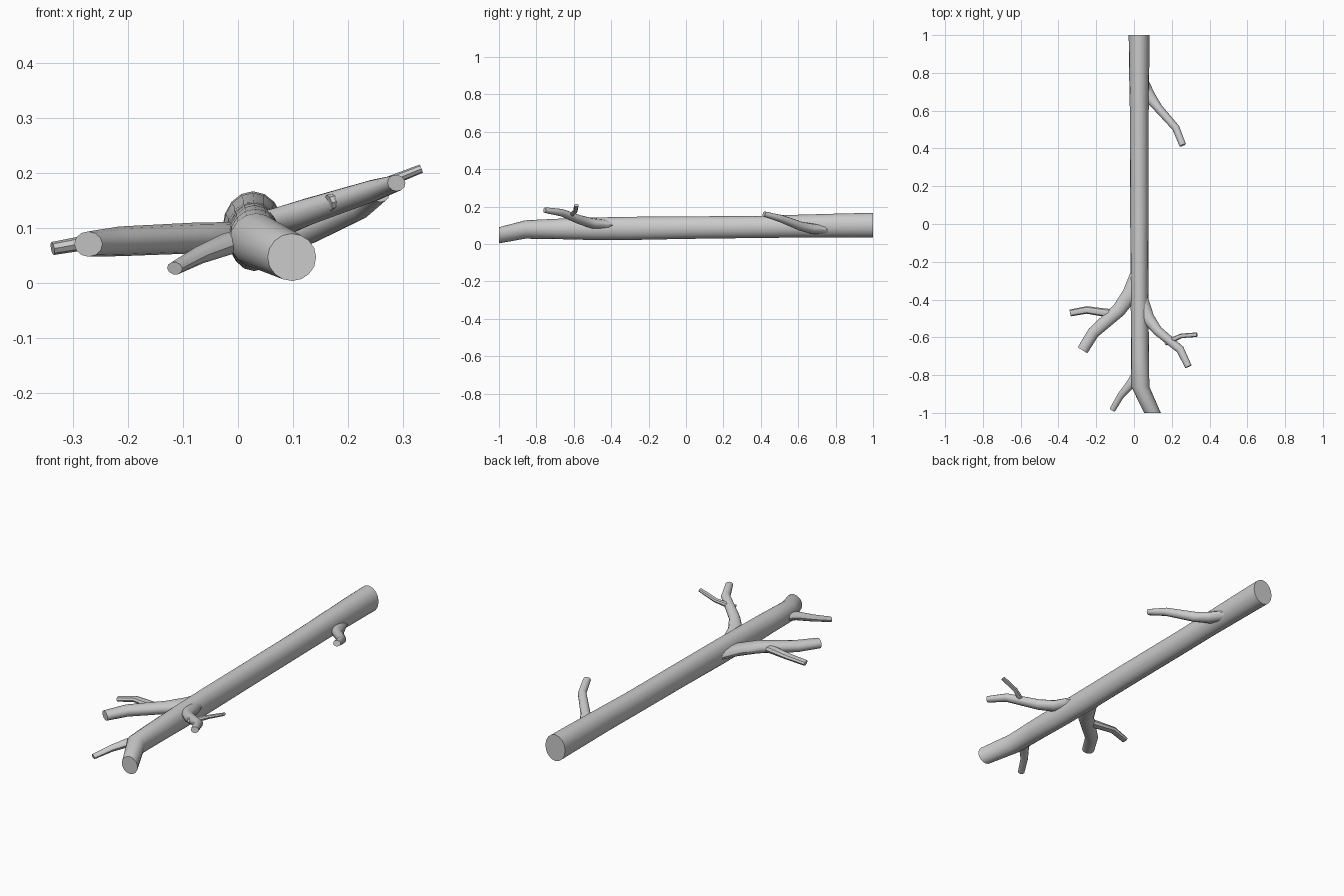
import bpy, bmesh, math
from mathutils import Vector


def limb(name, pts, sides=12, flat_y=False):
    """Tapered capped tube; each point is (x, y, z, radius across, radius up)."""
    bm = bmesh.new()
    centres = [Vector(p[:3]) for p in pts]
    rings = []
    for i, p in enumerate(pts):
        a = centres[max(i - 1, 0)]
        b = centres[min(i + 1, len(pts) - 1)]
        t = Vector((0, -1, 0)) if flat_y else (b - a).normalized()
        side = t.cross(Vector((0, 0, 1))).normalized()
        up = side.cross(t)
        ring = []
        for k in range(sides):
            ang = 2 * math.pi * k / sides
            ring.append(bm.verts.new(centres[i] + side * math.cos(ang) * p[3]
                                     + up * math.sin(ang) * p[4]))
        rings.append(ring)
    for r0, r1 in zip(rings, rings[1:]):
        for k in range(sides):
            n = (k + 1) % sides
            bm.faces.new((r0[k], r0[n], r1[n], r1[k]))
    bm.faces.new(rings[0])
    bm.faces.new(rings[-1])
    bmesh.ops.recalc_face_normals(bm, faces=bm.faces)
    me = bpy.data.meshes.new(name)
    bm.to_mesh(me)
    bm.free()
    ob = bpy.data.objects.new(name, me)
    bpy.context.collection.objects.link(ob)
    bpy.context.view_layer.objects.active = ob
    bpy.ops.object.select_all(action='DESELECT')
    ob.select_set(True)
    bpy.ops.object.shade_smooth_by_angle(angle=math.radians(40))
    return ob


# Main trunk, sawn square at both ends and bent at the front
limb("trunk", [
    (0.027, 1.0, 0.100, 0.055, 0.066), (0.027, 0.85, 0.099, 0.054, 0.064),
    (0.028, 0.60, 0.095, 0.050, 0.061), (0.028, 0.40, 0.091, 0.050, 0.059),
    (0.029, 0.0, 0.087, 0.049, 0.060), (0.029, -0.30, 0.083, 0.047, 0.062),
    (0.030, -0.50, 0.081, 0.047, 0.060), (0.032, -0.70, 0.080, 0.048, 0.054),
    (0.033, -0.86, 0.077, 0.048, 0.049), (0.098, -1.0, 0.046, 0.044, 0.043),
], 16, True)

# Rear right branch
limb("rear_right_branch", [
    (0.035, 0.75, 0.075, 0.042, 0.025), (0.085, 0.67, 0.082, 0.032, 0.027),
    (0.13, 0.612, 0.095, 0.023, 0.025), (0.222, 0.508, 0.135, 0.020, 0.020),
    (0.258, 0.417, 0.160, 0.018, 0.014)])

# Front right branch and its twig
limb("front_right_branch", [
    (0.03, -0.40, 0.100, 0.045, 0.027), (0.075, -0.50, 0.110, 0.034, 0.027),
    (0.125, -0.565, 0.128, 0.026, 0.025), (0.245, -0.665, 0.167, 0.022, 0.020),
    (0.288, -0.755, 0.181, 0.018, 0.015)])
limb("front_right_twig", [
    (0.165, -0.628, 0.145, 0.016, 0.015), (0.20, -0.615, 0.155, 0.014, 0.013),
    (0.25, -0.592, 0.174, 0.012, 0.010), (0.333, -0.586, 0.207, 0.012, 0.008)], 8)

# Front left branch and its twig
limb("front_left_branch", [
    (0.02, -0.28, 0.085, 0.045, 0.026), (-0.02, -0.37, 0.083, 0.042, 0.027),
    (-0.08, -0.455, 0.081, 0.038, 0.028), (-0.215, -0.575, 0.075, 0.032, 0.027),
    (-0.272, -0.668, 0.070, 0.030, 0.023)])
limb("front_left_twig", [
    (-0.08, -0.475, 0.080, 0.023, 0.018), (-0.15, -0.470, 0.079, 0.022, 0.018),
    (-0.25, -0.455, 0.077, 0.020, 0.014), (-0.337, -0.471, 0.062, 0.018, 0.012)], 8)

# Small branch near the bent end
limb("small_left_branch", [
    (0.02, -0.80, 0.078, 0.032, 0.022), (-0.02, -0.85, 0.070, 0.024, 0.020),
    (-0.07, -0.908, 0.050, 0.018, 0.016), (-0.115, -0.985, 0.026, 0.016, 0.012)], 10)
